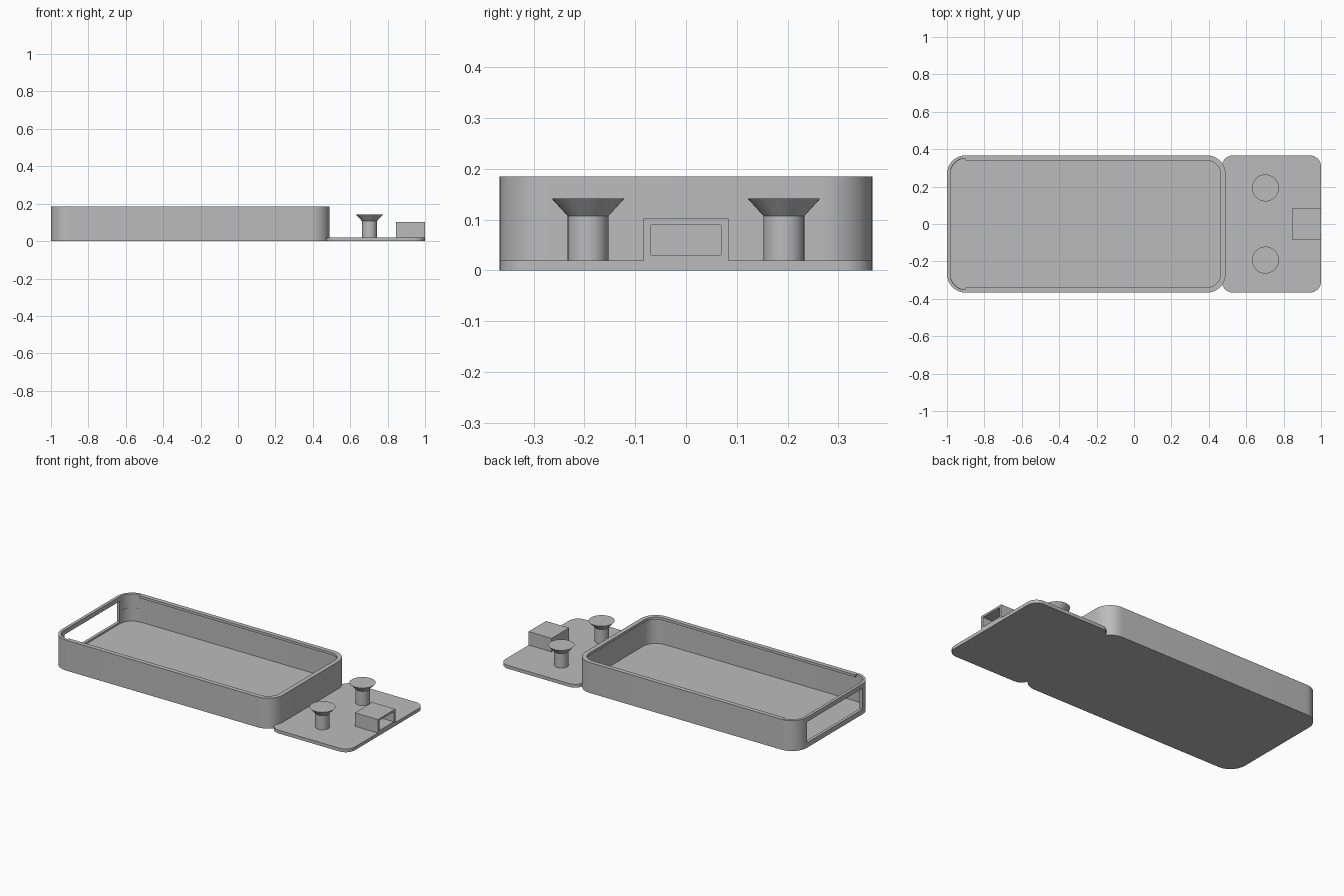
import bpy, bmesh
from math import pi, cos, sin, radians

if "Cube" in bpy.data.objects:
    bpy.data.objects.remove(bpy.data.objects["Cube"])

grey = bpy.data.materials.new("plain grey")
grey.use_nodes = True
grey.diffuse_color = (0.5, 0.5, 0.5, 1)
grey.node_tree.nodes["Principled BSDF"].inputs["Base Color"].default_value = (0.5, 0.5, 0.5, 1)


def finish(name, bm):
    bmesh.ops.recalc_face_normals(bm, faces=bm.faces)
    mesh = bpy.data.meshes.new(name)
    bm.to_mesh(mesh)
    bm.free()
    mesh.materials.append(grey)
    obj = bpy.data.objects.new(name, mesh)
    bpy.context.collection.objects.link(obj)
    return obj


def slab(name, x, y, z, left=0, right=0, steps=12):
    """Upright prism with rounded corners; left and right are the corner radii at -x and +x."""
    bm = bmesh.new()
    corners = [(x[1], y[1], right, 0), (x[0], y[1], left, 1),
               (x[0], y[0], left, 2), (x[1], y[0], right, 3)]
    verts = []
    for cx, cy, r, quarter in corners:
        sx = 1 if quarter in (0, 3) else -1
        sy = 1 if quarter < 2 else -1
        for i in range(steps + 1 if r else 1):
            a = (quarter + i / steps) * pi / 2
            verts.append(bm.verts.new((cx + r * (cos(a) - sx) if r else cx,
                                       cy + r * (sin(a) - sy) if r else cy, z[0])))
    face = bm.faces.new(verts)
    ext = bmesh.ops.extrude_face_region(bm, geom=[face])["geom"]
    top = [v for v in ext if isinstance(v, bmesh.types.BMVert)]
    bmesh.ops.translate(bm, verts=top, vec=(0, 0, z[1] - z[0]))
    return finish(name, bm)


def select(obj):
    bpy.ops.object.select_all(action='DESELECT')
    obj.select_set(True)
    bpy.context.view_layer.objects.active = obj


def cut(obj, cutter):
    mod = obj.modifiers.new("cut", 'BOOLEAN')
    mod.operation, mod.solver, mod.object = 'DIFFERENCE', 'EXACT', cutter
    select(obj)
    bpy.ops.object.modifier_apply(modifier=mod.name)
    bpy.data.objects.remove(cutter)


def smooth(obj):
    select(obj)
    bpy.ops.object.shade_smooth_by_angle(angle=radians(30))


# Tray: hollow under a thin inward lip that stops short of the open end
tray = slab("tray", (-1, 0.49), (-0.367, 0.367), (0, 0.185), 0.1, 0.1)
cut(tray, slab("cavity", (-0.982, 0.474), (-0.351, 0.351), (0.02, 0.17), 0.085, 0.085))
cut(tray, slab("lip_opening", (-0.95, 0.463), (-0.34, 0.34), (0.1, 0.3), 0.05, 0.075))
cut(tray, slab("end_opening", (-0.982, -0.9), (-0.351, 0.351), (0.1, 0.3), 0.08))
cut(tray, slab("end_window", (-1.1, -0.95), (-0.265, 0.265), (0.03, 0.157)))
smooth(tray)

# Thin base plate beside the tray
smooth(slab("side_plate", (0.47, 1), (-0.367, 0.367), (0, 0.02), 0.06, 0.06))

# Socket box, open toward the plate's outer edge
socket = slab("socket_box", (0.845, 1), (-0.084, 0.084), (0.019, 0.102))
cut(socket, slab("socket_hole", (0.86, 1.1), (-0.069, 0.069), (0.03, 0.09)))

# Pegs with flared heads
profile = [(0.04, 0.019), (0.04, 0.107), (0.072, 0.142)]
for side, y in (("left", 0.193), ("right", -0.193)):
    bm = bmesh.new()
    rings = [[bm.verts.new((0.703 + r * cos(i * pi / 24), y + r * sin(i * pi / 24), z))
              for i in range(48)] for r, z in profile]
    for low, high in zip(rings, rings[1:]):
        for i in range(48):
            j = (i + 1) % 48
            bm.faces.new((low[i], low[j], high[j], high[i]))
    bm.faces.new(rings[0])
    bm.faces.new(rings[-1])
    smooth(finish("peg_" + ("back" if y > 0 else "front"), bm))
